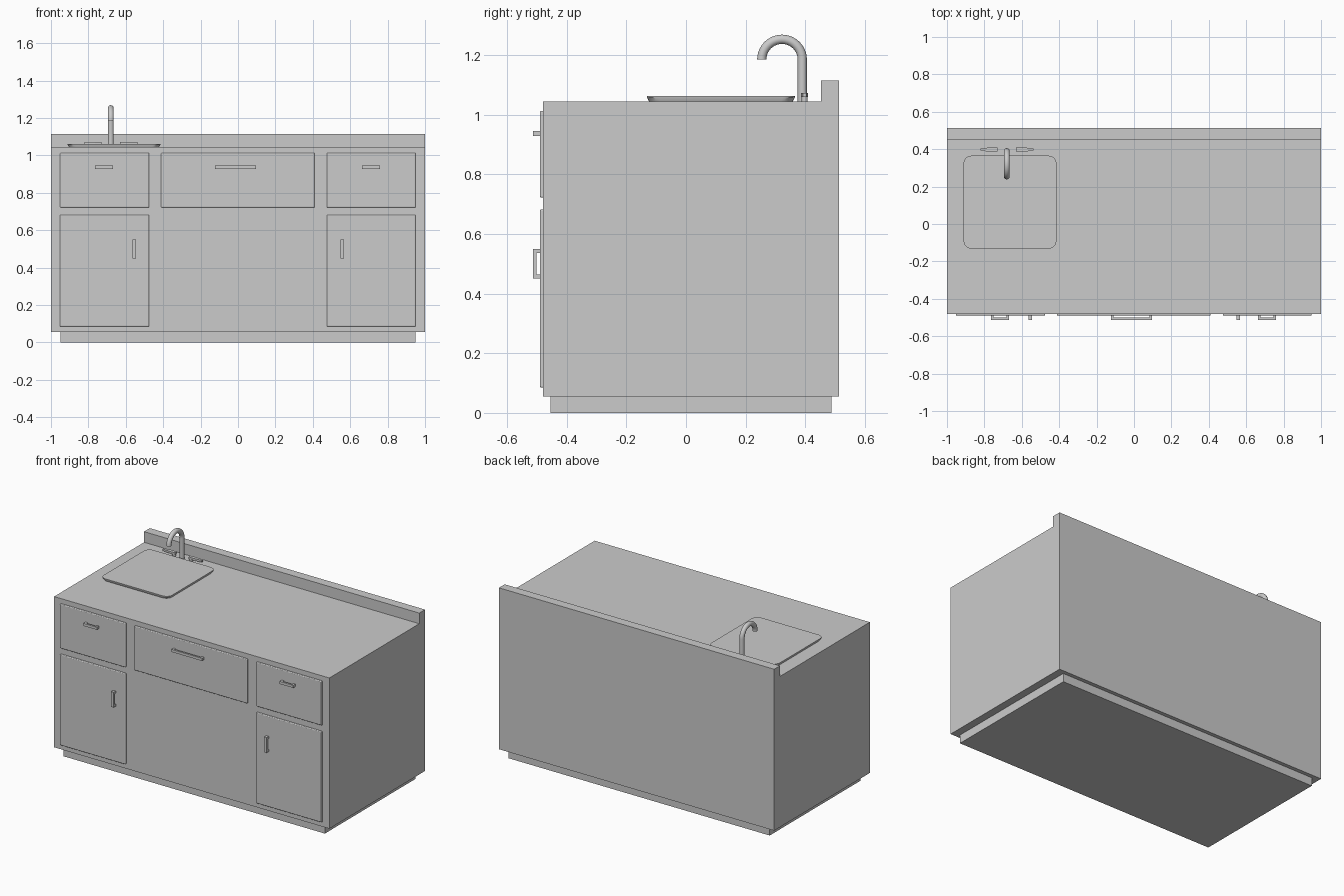
import bpy, bmesh, math
from mathutils import Vector

if "Cube" in bpy.data.objects:
    bpy.data.objects.remove(bpy.data.objects["Cube"])


def make(name, bm):
    bmesh.ops.recalc_face_normals(bm, faces=bm.faces)
    me = bpy.data.meshes.new(name)
    bm.to_mesh(me)
    bm.free()
    ob = bpy.data.objects.new(name, me)
    bpy.context.collection.objects.link(ob)
    return ob


def prism(name, pts, vec, bevel=0):
    """Extrude a closed polygon along a vector."""
    bm = bmesh.new()
    face = bm.faces.new([bm.verts.new(p) for p in pts])
    ext = bmesh.ops.extrude_face_region(bm, geom=[face])
    verts = [v for v in ext['geom'] if isinstance(v, bmesh.types.BMVert)]
    bmesh.ops.translate(bm, verts=verts, vec=Vector(vec))
    ob = make(name, bm)
    if bevel:
        m = ob.modifiers.new("bevel", 'BEVEL')
        m.width, m.segments = bevel, 3
    return ob


def box(name, x0, x1, y0, y1, z0, z1, bevel=0):
    return prism(name, [(x0, y0, z0), (x1, y0, z0), (x1, y1, z0), (x0, y1, z0)],
                 (0, 0, z1 - z0), bevel)


def smooth(ob):
    bpy.ops.object.select_all(action='DESELECT')
    bpy.context.view_layer.objects.active = ob
    ob.select_set(True)
    bpy.ops.object.shade_smooth_by_angle(angle=math.radians(35))


# Cabinet body with backsplash, and recessed plinth
profile = [(-.48, .055), (.513, .055), (.513, 1.115), (.453, 1.115), (.453, 1.045), (-.48, 1.045)]
prism("cabinet_body", [(-1, y, z) for y, z in profile], (2, 0, 0))
box("plinth", -.95, .95, -.455, .488, 0, .055)

# Drawer and door fronts
FRONT = -.49
for name, x0, x1, z0, z1 in [
        ("left_drawer", -.952, -.475, .722, 1.013), ("middle_drawer", -.412, .41, .722, 1.013),
        ("right_drawer", .475, .95, .722, 1.013),
        ("left_door", -.952, -.475, .085, .682), ("right_door", .475, .95, .085, .682)]:
    box(name, x0, x1, FRONT, -.475, z0, z1, .005)


# U-shaped pull handles, drawn as (along, out) profiles
def handle(name, a0, a1, b0, b1, vertical=False):
    t, y = .014, -.513
    u = [(a0, FRONT), (a0, y), (a1, y), (a1, FRONT),
         (a1 - t, FRONT), (a1 - t, y + t - .002), (a0 + t, y + t - .002), (a0 + t, FRONT)]
    if vertical:
        prism(name, [(b0, d, a) for a, d in u], (b1 - b0, 0, 0))
    else:
        prism(name, [(a, d, b0) for a, d in u], (0, 0, b1 - b0))


handle("left_drawer_handle", -.765, -.667, .928, .945)
handle("middle_drawer_handle", -.124, .097, .928, .945)
handle("right_drawer_handle", .662, .76, .928, .945)
handle("left_door_handle", .45, .55, -.563, -.545, True)
handle("right_door_handle", .45, .55, .549, .567, True)


# Sink plate: rounded square that flares slightly upward
def rounded(bm, inset, z, r=.04, n=6):
    cx, cy, h = -.663, .117, .248 - inset
    out = []
    for q, (sx, sy) in enumerate([(1, 1), (-1, 1), (-1, -1), (1, -1)]):
        for i in range(n + 1):
            a = math.pi / 2 * (q + i / n)
            out.append(bm.verts.new((cx + sx * (h - r) + r * math.cos(a),
                                     cy + sy * (h - r) + r * math.sin(a), z)))
    return out


bm = bmesh.new()
rings = [rounded(bm, .008, 1.04), rounded(bm, .006, 1.047), rounded(bm, 0, 1.058), rounded(bm, 0, 1.062)]
for lo, hi in zip(rings, rings[1:]):
    for i in range(len(lo)):
        j = (i + 1) % len(lo)
        bm.faces.new((lo[i], lo[j], hi[j], hi[i]))
bm.faces.new(rings[0])
bm.faces.new(rings[-1])
smooth(make("sink", bm))

# Gooseneck faucet: a round tube swept along post and arc
FX, R, TUBE, SIDES = -.68, .068, .0155, 20
path = [(.39, 1.04)] + [(.322 + R * math.cos(math.pi * i / 20), 1.185 + R * math.sin(math.pi * i / 20))
                        for i in range(21)]
tilt = [0] + [math.pi * i / 20 for i in range(21)]
bm = bmesh.new()
rings = []
for (y, z), a in zip(path, tilt):
    ring = []
    for k in range(SIDES):
        b = 2 * math.pi * k / SIDES
        d = TUBE * math.cos(b)
        ring.append(bm.verts.new((FX + TUBE * math.sin(b), y + d * math.cos(a), z + d * math.sin(a))))
    rings.append(ring)
for lo, hi in zip(rings, rings[1:]):
    for i in range(SIDES):
        j = (i + 1) % SIDES
        bm.faces.new((lo[i], lo[j], hi[j], hi[i]))
bm.faces.new(rings[0])
bm.faces.new(rings[-1])
smooth(make("faucet", bm))

# Tap levers on short stems, mirrored about the faucet
for side, s in (("left", -1), ("right", 1)):
    lever = [(.05, .388), (.085, .386), (.142, .392), (.142, .404), (.085, .41), (.05, .408)]
    prism(side + "_tap_lever", [(FX + s * x, y, 1.06) for x, y in lever], (0, 0, .013))
    stem = [(FX + s * .062 + .01 * math.cos(math.pi * i / 6), .398 + .01 * math.sin(math.pi * i / 6), 1.04)
            for i in range(12)]
    smooth(prism(side + "_tap_stem", stem, (0, 0, .024)))
